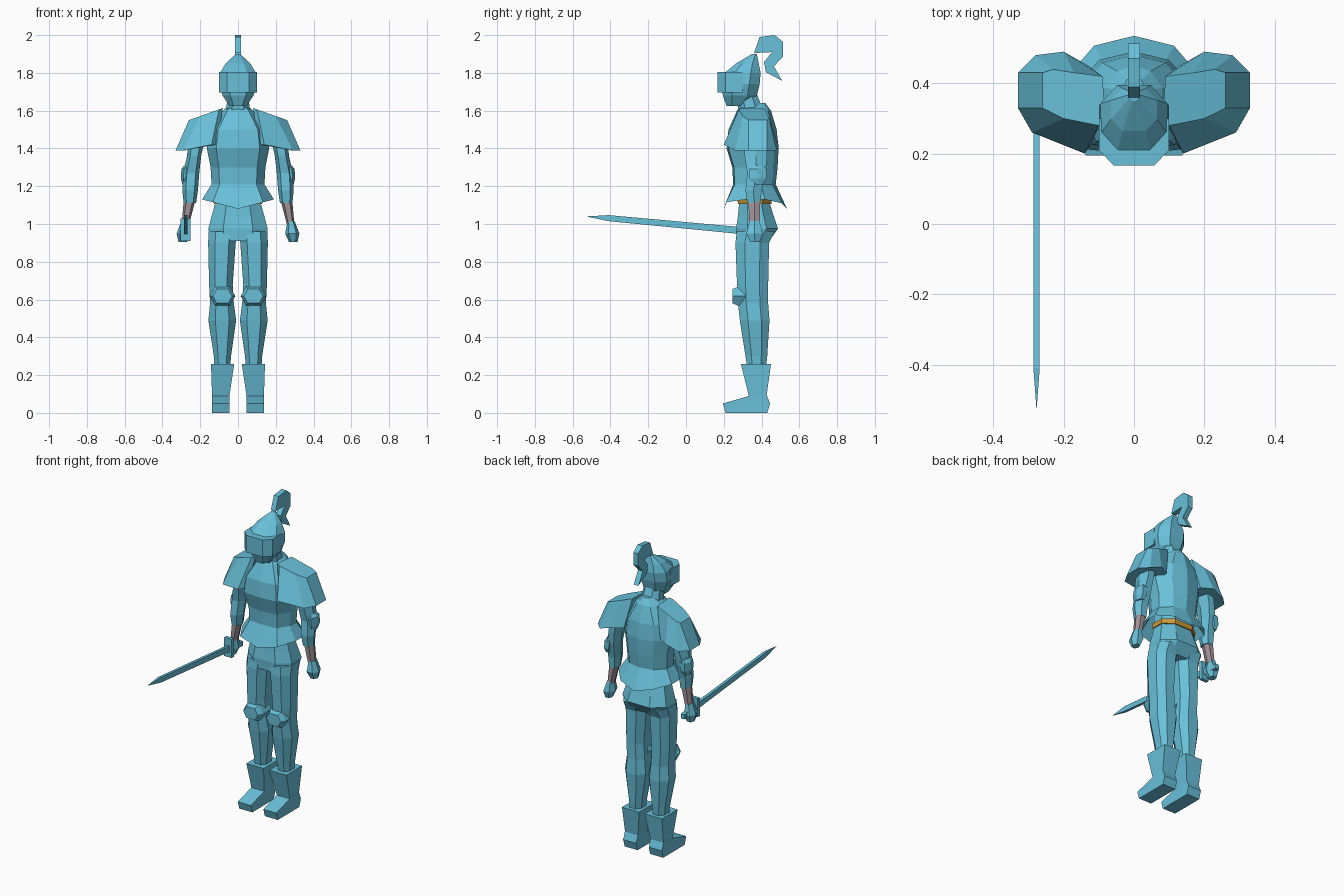
import bpy, bmesh


def material(name, rgb):
    m = bpy.data.materials.new(name)
    m.diffuse_color = (*rgb, 1)
    return m


STEEL = material("steel blue", (0.14, 0.53, 0.70))
SKIN = material("grey leather", (0.36, 0.30, 0.33))
GOLD = material("gold", (0.60, 0.32, 0.04))

# Cross-section outlines, in units of half width and half depth
OCT = [(1, -.45), (.5, -1), (-.5, -1), (-1, -.45), (-1, .45), (-.5, 1), (.5, 1), (1, .45)]
HEX = [(1, 0), (.55, -1), (-.55, -1), (-1, 0), (-.55, 1), (.55, 1)]
BOX = [(1, -1), (-1, -1), (-1, 1), (1, 1)]
CHEST = [(1, -.3), (.7, -.93), (0, -1), (-.7, -.93), (-1, -.3),
         (-1, .3), (-.6, .83), (0, 1), (.6, .83), (1, .3)]


def finish(name, bm, mat, mirror):
    bmesh.ops.recalc_face_normals(bm, faces=bm.faces)
    me = bpy.data.meshes.new(name)
    bm.to_mesh(me)
    bm.free()
    me.materials.append(mat)
    ob = bpy.data.objects.new(name, me)
    bpy.context.collection.objects.link(ob)
    if mirror:
        ob.modifiers.new("mirror", 'MIRROR').use_mirror_merge = False
    return ob


def skin(name, rings, mat=STEEL, mirror=False, bottom=True):
    """Bridge rings of points and cap the ends."""
    bm = bmesh.new()
    loops = [[bm.verts.new(p) for p in r] for r in rings]
    n = len(loops[0])
    for a, b in zip(loops, loops[1:]):
        for i in range(n):
            j = (i + 1) % n
            bm.faces.new((a[i], a[j], b[j], b[i]))
    if bottom:
        bm.faces.new(loops[0])
    bm.faces.new(loops[-1])
    return finish(name, bm, mat, mirror)


def loft(name, rows, shape=OCT, **kw):
    """rows: z, x0, x1, y0, y1 from the bottom up."""
    return skin(name, [[((a + b) / 2 + u * (b - a) / 2, (c + d) / 2 + v * (d - c) / 2, z)
                        for u, v in shape] for z, a, b, c, d in rows], **kw)


def prism(name, profile, x0, x1, **kw):
    """Side profile of (y, z) extruded across x."""
    return skin(name, [[(x, y, z) for y, z in profile] for x in (x0, x1)], **kw)


# Breastplate with a flared, pointed skirt
chest = loft("breastplate", [
    (1.08, -.19, .19, .20, .535), (1.21, -.14, .14, .25, .475),
    (1.30, -.145, .145, .245, .485), (1.40, -.165, .165, .215, .49),
    (1.50, -.15, .15, .225, .48), (1.60, -.08, .08, .27, .45),
    (1.64, -.035, .035, .30, .42)], CHEST, bottom=False)
for v in chest.data.vertices:
    if v.co.z < 1.1:
        v.co.z += .05 * abs(v.co.x) / .19

# Neck
loft("neck", [(1.57, -.065, .065, .28, .42), (1.69, -.055, .055, .27, .375)])

# Helmet, visor and plume
loft("helmet", [
    (1.625, -.045, .045, .215, .31), (1.68, -.082, .082, .195, .375),
    (1.74, -.10, .10, .19, .39), (1.80, -.095, .095, .205, .395),
    (1.85, -.065, .065, .265, .385), (1.90, -.012, .012, .35, .375)])
visor = [(.1, .30), (.1, .21), (.058, .167), (-.058, .167), (-.1, .21), (-.1, .30)]
skin("visor", [[(x, y, z) for x, y in visor] for z in (1.695, 1.805)])
prism("plume", [(.36, 1.905), (.39, 1.99), (.47, 2.0), (.513, 1.965), (.513, 1.885),
                (.465, 1.835), (.51, 1.757), (.423, 1.804), (.413, 1.857), (.455, 1.91)],
      -.017, .017)

# Shoulder plates: wide lower rim, sloping top
rim = [(.14, .2), (.29, .26), (.33, .33), (.33, .43), (.28, .48), (.2, .49), (.13, .45), (.11, .25)]
top = [(.10, .28), (.20, .30), (.26, .33), (.26, .43), (.23, .44), (.17, .43), (.09, .42), (.08, .29)]
skin("shoulder_plate",
     [[(x, y, 1.42 - .03 * (x > .25)) for x, y in rim],
      [(x, y, 1.61 - .06 * (x - .09) / .17) for x, y in top]], mirror=True)

# Arms, wrists and fists
loft("arm", [
    (1.11, .222, .288, .325, .395), (1.18, .212, .295, .315, .40),
    (1.27, .205, .290, .325, .42), (1.36, .195, .270, .31, .43),
    (1.48, .17, .26, .31, .43)], HEX, mirror=True)
loft("elbow_guard", [
    (1.21, .255, .295, .355, .41), (1.24, .245, .302, .335, .425),
    (1.29, .235, .30, .335, .425), (1.31, .235, .285, .355, .41)], HEX, mirror=True)
loft("wrist", [(1.0, .258, .298, .335, .39), (1.13, .225, .287, .33, .393)], HEX,
     mat=SKIN, mirror=True)
loft("fist", [(.905, .27, .315, .34, .39), (.95, .25, .325, .32, .405),
              (1.015, .262, .30, .335, .39)], HEX, mirror=True)

# Sword: blade, guard and grip
blade = prism("sword_blade", [(.31, .945), (-.41, 1.015), (-.53, 1.04), (-.41, 1.047), (.31, .982)],
              -.286, -.268)
for v in blade.data.vertices:
    if v.co.y < -.5:
        v.co.x = -.277
loft("sword_guard", [(.91, -.305, -.252, .295, .318), (1.03, -.305, -.252, .295, .318)], BOX)
prism("sword_grip", [(.31, .945), (.43, .935), (.43, .965), (.31, .98)], -.29, -.264)

# Belt and hips
loft("belt", [(1.105, -.128, .128, .275, .452), (1.135, -.13, .13, .272, .455)], mat=GOLD)
loft("hips", [
    (.91, -.145, .145, .268, .44), (.975, -.157, .157, .265, .487),
    (1.04, -.14, .14, .275, .465), (1.12, -.118, .118, .282, .44),
    (1.22, -.12, .12, .28, .45)])

# Legs
loft("leg", [
    (.20, .045, .122, .33, .42), (.30, .037, .128, .315, .43),
    (.49, .010, .157, .285, .442), (.58, .022, .148, .275, .435),
    (.68, .028, .153, .27, .435), (.90, .012, .158, .262, .44),
    (.96, .004, .156, .268, .47)], mirror=True)

# Knee guards: raised hexagon facing forward
hexa = [(-.068, 0), (-.04, -.05), (.04, -.05), (.068, 0), (.04, .05), (-.04, .05)]
skin("knee_guard", [[(.082 + x * s, y, .618 + z * s) for x, z in hexa]
                    for s, y in ((1, .36), (1, .275), (.75, .245))], mirror=True)

# Boots: tapered cuff and wedge foot
loft("boot_cuff", [(.08, .047, .137, .335, .425), (.26, .020, .143, .29, .45)], BOX, mirror=True)
prism("boot_foot", [(.195, .05), (.21, 0), (.43, 0), (.445, .05), (.425, .10), (.335, .09)],
      .045, .138, mirror=True)
